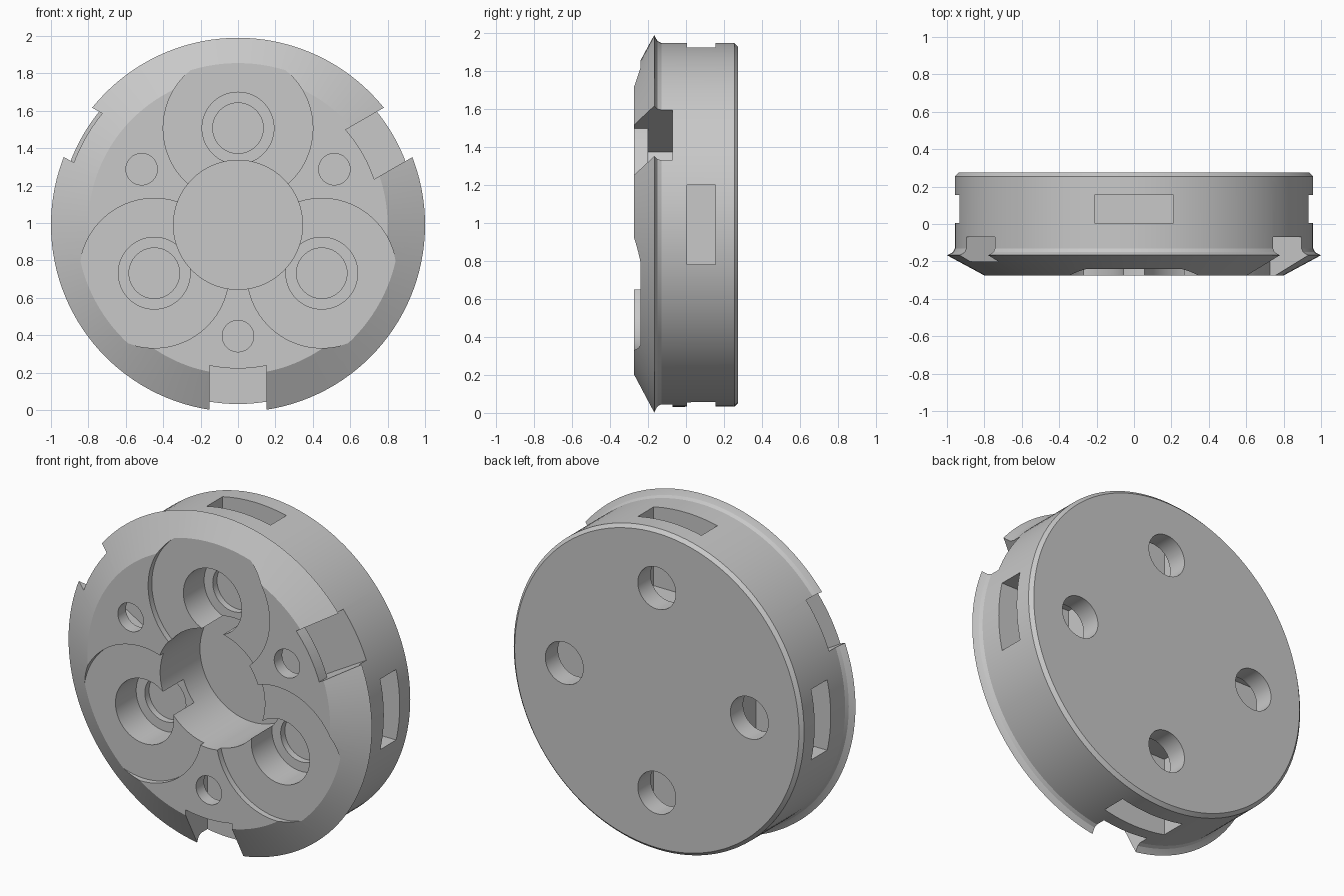
import bpy, bmesh, math
from mathutils import Matrix, Vector

if "Cube" in bpy.data.objects:
    bpy.data.objects.remove(bpy.data.objects["Cube"])

CENTRE = Vector((0, 0, 0.99))
SEGMENTS = 128

grey = bpy.data.materials.new("plain grey")
grey.use_nodes = True
colour = (0.58, 0.58, 0.58, 1)
grey.diffuse_color = colour
grey.node_tree.nodes["Principled BSDF"].inputs["Base Color"].default_value = colour


def make_object(name, bm):
    bmesh.ops.recalc_face_normals(bm, faces=bm.faces[:])
    mesh = bpy.data.meshes.new(name)
    bm.to_mesh(mesh)
    bm.free()
    obj = bpy.data.objects.new(name, mesh)
    bpy.context.collection.objects.link(obj)
    mesh.materials.append(grey)
    return obj


def cut(target, cutter):
    """Subtract the cutter from the target and discard it."""
    mod = target.modifiers.new("cut", 'BOOLEAN')
    mod.operation = 'DIFFERENCE'
    mod.solver = 'EXACT'
    mod.object = cutter
    bpy.context.view_layer.objects.active = target
    bpy.ops.object.modifier_apply(modifier=mod.name)
    bpy.data.objects.remove(cutter)


def bore(radius, y0, y1, distance=0.0, angle=0.0):
    """Cylinder along y, placed at a polar position on the disc."""
    a = math.radians(angle)
    place = CENTRE + Vector((math.cos(a) * distance, (y0 + y1) / 2, math.sin(a) * distance))
    bm = bmesh.new()
    bmesh.ops.create_cone(bm, cap_ends=True, segments=SEGMENTS, radius1=radius,
                          radius2=radius, depth=y1 - y0,
                          matrix=Matrix.Translation(place) @ Matrix.Rotation(math.pi / 2, 4, 'X'))
    return make_object("bore_cutter", bm)


def radial_box(r0, r1, y0, y1, width, angle):
    """Box running outward from r0 to r1 at an angle on the disc."""
    bm = bmesh.new()
    bmesh.ops.create_cube(bm, size=1)
    bmesh.ops.scale(bm, vec=(r1 - r0, y1 - y0, width), verts=bm.verts[:])
    bmesh.ops.translate(bm, vec=((r0 + r1) / 2, (y0 + y1) / 2, 0), verts=bm.verts[:])
    turn = Matrix.Rotation(-math.radians(angle), 4, 'Y')
    bmesh.ops.transform(bm, matrix=Matrix.Translation(CENTRE) @ turn, verts=bm.verts[:])
    return make_object("slot_cutter", bm)


# Turned body: cone front, sharp rim with fillet, straight wall, chamfered back
profile = [(0, -0.275), (0.80, -0.275), (1.0, -0.167), (0.985, -0.16), (0.968, -0.15),
           (0.958, -0.13), (0.957, 0.255), (0.937, 0.275), (0, 0.275)]
bm = bmesh.new()
points = [bm.verts.new(CENTRE + Vector((r, y, 0))) for r, y in profile]
edges = [bm.edges.new(pair) for pair in zip(points, points[1:])]
bmesh.ops.spin(bm, geom=points + edges, cent=CENTRE, axis=(0, 1, 0),
               angle=math.tau, steps=SEGMENTS, use_duplicate=False)
bmesh.ops.remove_doubles(bm, verts=bm.verts[:], dist=0.0005)
body = make_object("disc_body", bm)

# Four side slots, each reached by a hole in the back
for angle in (0, 90, 180, 270):
    cut(body, radial_box(0.465, 1.2, 0.005, 0.155, 0.42, angle))
    cut(body, bore(0.125, 0.08, 0.5, 0.61, angle))

# Three rim notches with undercut slots and small front holes
for angle in (30, 150, 270):
    cut(body, radial_box(0.505, 1.2, -0.2, -0.07, 0.305, angle))
    notch = radial_box(0.6, 1.2, -0.5, -0.13, 0.305, angle)
    cut(notch, bore(0.768, -0.7, 0.2))
    cut(body, notch)
    cut(body, bore(0.084, -0.5, -0.13, 0.595, angle))

# Three shallow round pockets with stepped bores
for angle in (90, 210, 330):
    cut(body, bore(0.40, -0.5, -0.24, 0.517, angle))
    cut(body, bore(0.192, -0.5, -0.045, 0.517, angle))
    cut(body, bore(0.135, -0.5, -0.005, 0.517, angle))

# Central recess
cut(body, bore(0.345, -0.5, 0.135))

# Smooth curved walls, crisp edges
bpy.ops.object.select_all(action='DESELECT')
body.select_set(True)
bpy.context.view_layer.objects.active = body
bpy.ops.object.shade_smooth_by_angle(angle=math.radians(25))
